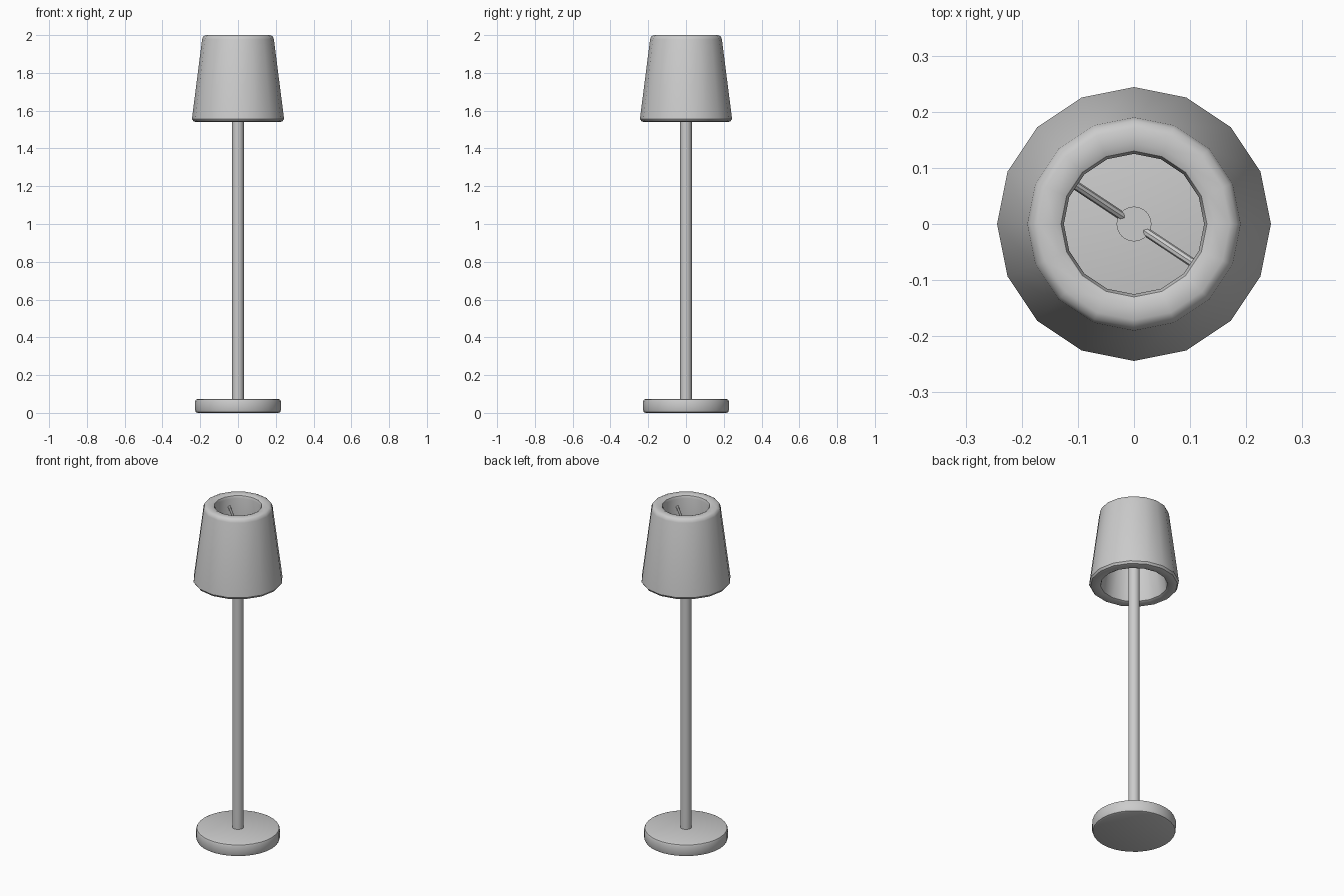
import bpy, math
from mathutils import Vector

if "Cube" in bpy.data.objects:
    bpy.data.objects.remove(bpy.data.objects["Cube"])


def lathe(name, profile, sides, closed=False):
    """Revolve (radius, z) points about z; open profiles are capped."""
    verts, faces = [], []
    n = len(profile)
    for r, z in profile:
        for i in range(sides):
            a = 2 * math.pi * i / sides
            verts.append((r * math.cos(a), r * math.sin(a), z))
    for k in range(n if closed else n - 1):
        a, b = k * sides, ((k + 1) % n) * sides
        for i in range(sides):
            j = (i + 1) % sides
            faces.append((a + i, a + j, b + j, b + i))
    if not closed:
        faces.append(tuple(reversed(range(sides))))
        faces.append(tuple(range((n - 1) * sides, n * sides)))
    return add(name, verts, faces)


def add(name, verts, faces):
    mesh = bpy.data.meshes.new(name)
    mesh.from_pydata(verts, [], faces)
    obj = bpy.data.objects.new(name, mesh)
    bpy.context.collection.objects.link(obj)
    smooth(obj)
    return obj


def smooth(obj):
    bpy.ops.object.select_all(action='DESELECT')
    obj.select_set(True)
    bpy.context.view_layer.objects.active = obj
    bpy.ops.object.shade_smooth_by_angle(angle=math.radians(40))


def rod(name, start, end, radius, sides=8):
    start, end = Vector(start), Vector(end)
    d = end - start
    bpy.ops.mesh.primitive_cylinder_add(vertices=sides, radius=radius, depth=d.length,
                                        location=(start + end) / 2)
    obj = bpy.context.object
    obj.name = name
    obj.rotation_euler = d.to_track_quat('Z', 'Y').to_euler()
    smooth(obj)


# Round foot with softened edges
lathe("base", [(0.213, 0), (0.223, 0.004), (0.227, 0.014), (0.227, 0.060),
               (0.223, 0.070), (0.213, 0.074)], 32)

# Upright pole
lathe("pole", [(0.031, 0.06), (0.031, 1.88)], 32)

# Thick tapered shade with rounded rims, 16 sides
lathe("shade", [(0.222, 1.540), (0.236, 1.544), (0.244, 1.556),
                (0.190, 1.978), (0.184, 1.993), (0.171, 2.000),
                (0.143, 2.000), (0.130, 1.994), (0.125, 1.980),
                (0.178, 1.558), (0.182, 1.546), (0.194, 1.540)], 16, closed=True)

# Two arms rising from the pole top to the inside of the shade
angle = math.radians(-33.5)
for side, label in ((1, "right"), (-1, "left")):
    c, s = side * math.cos(angle), side * math.sin(angle)
    rod("shade_arm_" + label, (0.015 * c, 0.015 * s, 1.868),
        (0.145 * c, 0.145 * s, 1.94), 0.008)
